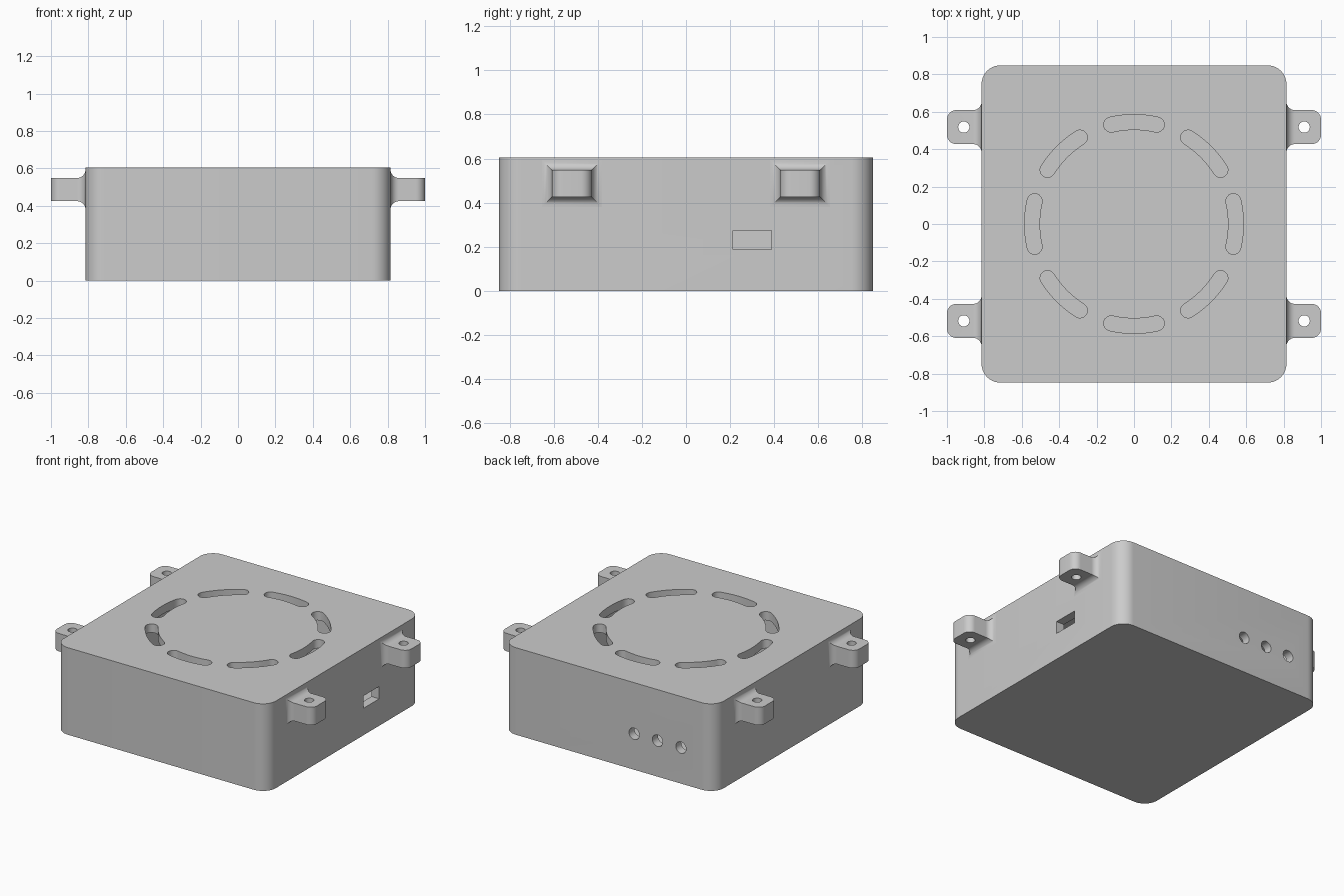
import bpy, bmesh
from math import sin, cos, pi, sqrt, radians
from mathutils import Matrix, Vector

if "Cube" in bpy.data.objects:
    bpy.data.objects.remove(bpy.data.objects["Cube"])


def arc(cx, cy, r, a0, a1, n):
    return [(cx + r * cos(a0 + (a1 - a0) * i / n), cy + r * sin(a0 + (a1 - a0) * i / n))
            for i in range(n + 1)]


def rounded_rect(hx, hy, r, n=10):
    pts = []
    for k, (sx, sy) in enumerate([(1, 1), (-1, 1), (-1, -1), (1, -1)]):
        pts += arc(sx * (hx - r), sy * (hy - r), r, k * pi / 2, (k + 1) * pi / 2, n)
    return pts


def add_prism(bm, pts, z0, z1, matrix=Matrix()):
    rings = [[bm.verts.new(matrix @ Vector((x, y, z))) for x, y in pts] for z in (z0, z1)]
    bridge(bm, rings)


def bridge(bm, rings):
    for a, b in zip(rings, rings[1:]):
        for i in range(len(a)):
            j = (i + 1) % len(a)
            bm.faces.new((a[i], a[j], b[j], b[i]))
    bm.faces.new(rings[0])
    bm.faces.new(rings[-1])


def finish(bm, name):
    bmesh.ops.recalc_face_normals(bm, faces=bm.faces)
    me = bpy.data.meshes.new(name)
    bm.to_mesh(me)
    bm.free()
    ob = bpy.data.objects.new(name, me)
    bpy.context.collection.objects.link(ob)
    return ob


def activate(ob):
    bpy.ops.object.select_all(action='DESELECT')
    bpy.context.view_layer.objects.active = ob
    ob.select_set(True)


def cut(ob, cutter):
    mod = ob.modifiers.new("cut", 'BOOLEAN')
    mod.operation, mod.solver, mod.object = 'DIFFERENCE', 'EXACT', cutter
    activate(ob)
    bpy.ops.object.modifier_apply(modifier=mod.name)
    bpy.data.objects.remove(cutter)


HX, HY, H, WALL = 0.815, 0.848, 0.605, 0.06

# Hollow case with rounded vertical corners
bm = bmesh.new()
add_prism(bm, rounded_rect(HX, HY, 0.1), 0, H)
case = finish(bm, "case")
bm = bmesh.new()
add_prism(bm, rounded_rect(HX - WALL, HY - WALL, 0.04), WALL, H - WALL)
cut(case, finish(bm, "cavity_cutter"))

# Openings: ring of vent slots, side port, three round holes in the back
bm = bmesh.new()
R, W, A = 0.545, 0.04, radians(13)
slot = arc(R * cos(A), R * sin(A), W, A, A + pi, 8)
slot = (arc(0, 0, R + W, -A, A, 12)[:-1] + slot
        + arc(0, 0, R - W, A, -A, 12)[1:-1]
        + arc(R * cos(A), -R * sin(A), W, pi - A, 2 * pi - A, 8)[:-1])
for k in range(8):
    add_prism(bm, slot, H - WALL - 0.05, H + 0.05, Matrix.Rotation(k * pi / 4, 4, 'Z'))
add_prism(bm, [(0.7, 0.213), (0.9, 0.213), (0.9, 0.387), (0.7, 0.387)], 0.187, 0.273)
for x in (-0.195, -0.375, -0.555):
    m = Matrix.Translation((x, HY, 0.25)) @ Matrix.Rotation(pi / 2, 4, 'X')
    add_prism(bm, arc(0, 0, 0.04, 0, 2 * pi, 24)[:-1], -0.1, 0.1, m)
cut(case, finish(bm, "opening_cutter"))

# Mounting ear: lofted rectangles with a flared root and rounded outer corners
F, C, EY, EZ, HW, HH = 0.045, 0.05, 0.518, 0.487, 0.091, 0.062
sections = [(HX - 0.02, HW + F, HH + F)]
for i in range(9):
    t = i / 8 * pi / 2
    g = F * (1 - sin(t))
    sections.append((HX + F * (1 - cos(t)), HW + g, HH + g))
for i in range(9):
    t = i / 8 * pi / 2
    sections.append((1 - C + C * sin(t), HW - C * (1 - cos(t)), HH))
bm = bmesh.new()
bridge(bm, [[bm.verts.new((x, EY + sy * hy, EZ + sz * hz))
             for sy, sz in ((1, 1), (-1, 1), (-1, -1), (1, -1))] for x, hy, hz in sections])
ears = finish(bm, "mounting_ears")
bm = bmesh.new()
add_prism(bm, arc(0.91, EY, 0.03, 0, 2 * pi, 24)[:-1], 0.2, 0.8)
cut(ears, finish(bm, "screw_hole_cutter"))

# Mirror the ear to all four places
mirror = ears.modifiers.new("mirror", 'MIRROR')
mirror.use_axis = (True, True, False)
mirror.use_mirror_merge = False
activate(ears)
bpy.ops.object.modifier_apply(modifier=mirror.name)

for ob in (case, ears):
    activate(ob)
    bpy.ops.object.shade_smooth_by_angle(angle=radians(30))
